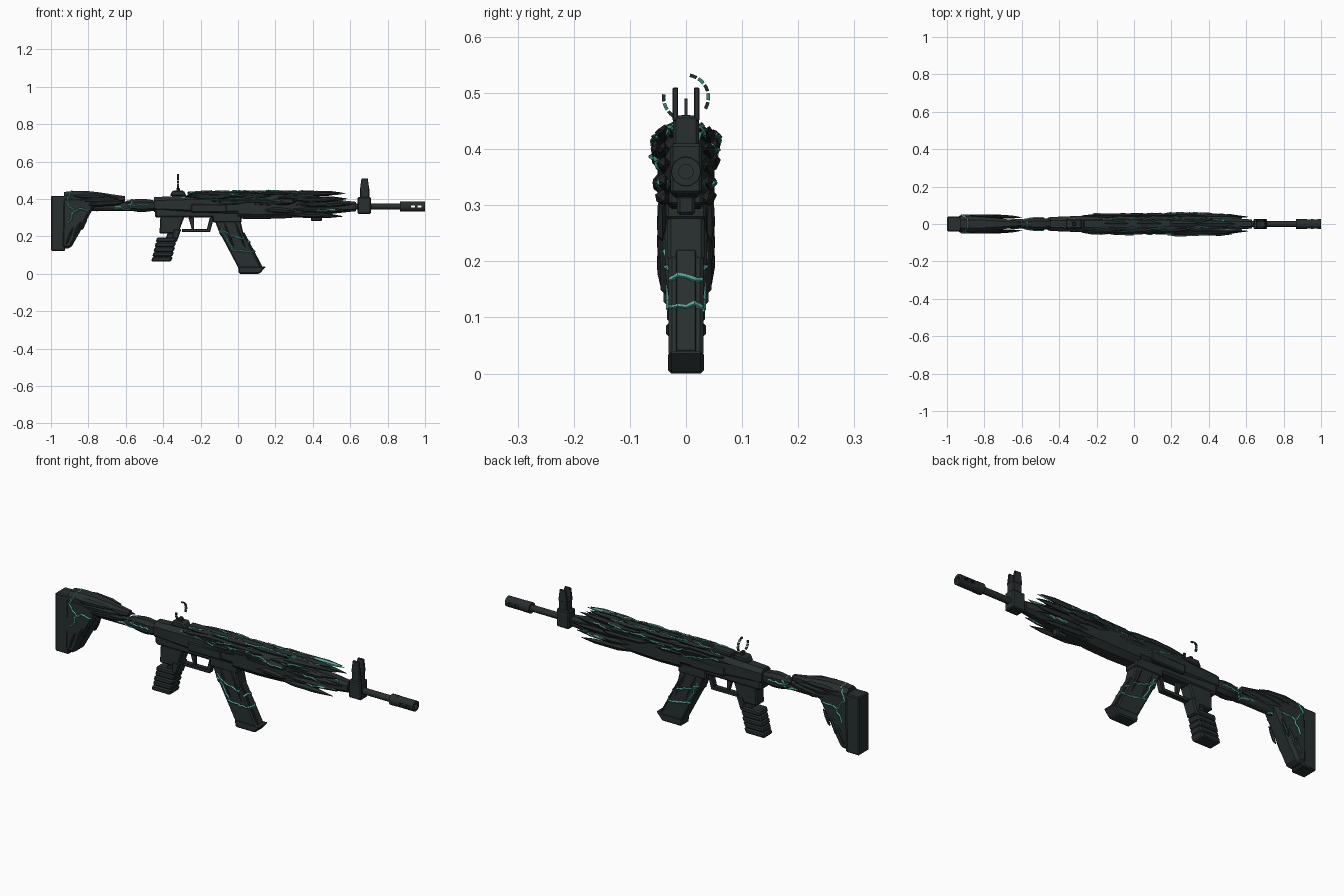
import bpy, bmesh, math, random
from mathutils import Vector

random.seed(7)
uniform = random.uniform
SIDES = (-1, 1)
BORE = .36  # height of the barrel axis
FLOOR = .3  # underside of the receiver

cube = bpy.data.objects.get("Cube")
if cube:
    bpy.data.objects.remove(cube, do_unlink=True)


def material(name, red, green, blue):
    mat = bpy.data.materials.new(name)
    mat.use_nodes = True
    mat.diffuse_color = (red, green, blue, 1)
    mat.node_tree.nodes["Principled BSDF"].inputs["Base Color"].default_value = mat.diffuse_color
    return mat


DARK = material("dark gunmetal", .021, .028, .028)
ROCK = material("black crystal", .018, .024, .024)
TEAL = material("bright teal", .08, .42, .34)
DEEP = material("deep teal", .04, .24, .19)


def finish(name, bm, mat, bevel=0):
    bmesh.ops.recalc_face_normals(bm, faces=bm.faces)
    mesh = bpy.data.meshes.new(name)
    bm.to_mesh(mesh)
    bm.free()
    mesh.materials.append(mat)
    ob = bpy.data.objects.new(name, mesh)
    bpy.context.collection.objects.link(ob)
    if bevel:
        mod = ob.modifiers.new("chamfer", "BEVEL")
        mod.width = bevel
        mod.segments = 1
        mod.limit_method = "ANGLE"
    return ob


def bridge(bm, rings):
    """Skin a row of equal rings and cap both ends."""
    rings = [[bm.verts.new(point) for point in ring] for ring in rings]
    count = len(rings[0])
    for near, far in zip(rings, rings[1:]):
        for i in range(count):
            j = (i + 1) % count
            bm.faces.new((near[i], near[j], far[j], far[i]))
    bm.faces.new(rings[0][::-1])
    bm.faces.new(rings[-1])


def bar(name, top, bottom, wide, end, half, mat=DARK, bevel=.006, y=0):
    """Leaning block between two level ends given as x and z."""
    bm = bmesh.new()
    (tx, tz), (bx, bz) = top, bottom
    wide, end = wide / 2, end / 2
    outline = [(tx - wide, tz), (tx + wide, tz), (bx + end, bz), (bx - end, bz)]
    bridge(bm, [[(x, y + side * half, z) for x, z in outline] for side in SIDES])
    return finish(name, bm, mat, bevel)


def box(name, x, z, length, height, half, mat=DARK, bevel=.005):
    top, bottom = (x, z + height / 2), (x, z - height / 2)
    return bar(name, top, bottom, length, length, half, mat, bevel)


def hull(name, start, end, bulge, mat=DARK):
    """Eight-sided body; each end is x, z, height and half width."""
    bm = bmesh.new()
    rings = []
    steps = 5
    for step in range(steps + 1):
        f = step / steps
        x, z, height, half = [a + (b - a) * f for a, b in zip(start, end)]
        swell = 1 + bulge * math.sin(math.pi * f)
        half *= swell
        high = height * swell / 2
        cut = .5 * min(high, half)
        corner = [(half - cut, -high), (half, cut - high), (half, high - cut), (half - cut, high)]
        rings.append([(x, y, z + h) for y, h in corner] + [(x, -y, z + h) for y, h in corner[::-1]])
    bridge(bm, rings)
    return finish(name, bm, mat)


def tube(name, start, end, radius, mat=DARK, count=16):
    bm = bmesh.new()
    turn = math.tau / count
    bridge(bm, [[(x, radius * math.cos(turn * i), BORE + radius * math.sin(turn * i))
                 for i in range(count)] for x in (start, end)])
    return finish(name, bm, mat)


def shard(bm, a, b, tall, thick):
    """Jagged blade running from a to a narrow tip at b."""
    a, b = Vector(a), Vector(b)
    rings = []
    for f, scale in ((0, .3), (.3, 1), (.75, .8), (1, .1)):
        centre = a.lerp(b, f) + Vector((0, 0, uniform(-.2, .2) * tall * scale))
        rings.append([centre + Vector((0, y * thick, z * tall)) * scale
                      for y, z in ((1, .2), (.2, 1), (-1, .3), (-.8, -.5), (.3, -1))])
    bridge(bm, rings)


# Stock
box("butt_plate", -.962, .27, .075, .295, .04)
bar("stock_leg", (-.84, .41), (-.92, .135), .2, .05, .045, bevel=.014)
hull("stock_cheek", (-.93, .388, .1, .04), (-.605, .403, .025, .014), .4)
bm = bmesh.new()
for side in SIDES:
    for k in range(3):
        x, y = -.88 + .04 * k, side * .044
        shard(bm, (x, y, .42 - .025 * k), (x + .2, y * .8, .415 - .015 * k), .018, .01)
        shard(bm, (x - .04, y, .16 + .04 * k), (x, y, .25 + .03 * k), .02, .008)
finish("stock_crystals", bm, ROCK)
tube("buffer_tube", -.78, -.43, .023)
hull("tube_collar", (-.6, .367, .045, .02), (-.44, .365, .05, .024), .5, ROCK)

# Receiver
box("lower_receiver", -.2, .34, .49, .08, .035, bevel=.01)
hull("upper_receiver", (-.45, .37, .08, .037), (.1, .368, .114, .048), .1)
box("magazine_well", -.058, FLOOR, .155, .05, .036)
box("side_cover", -.155, .35, .19, .045, .051)
box("top_rail", -.035, .43, .47, .02, .024)

# Handguard and barrel
hull("handguard", (0, BORE, .13, .048), (.63, BORE, .05, .024), .3)
box("handguard_keel", .2, .315, .48, .03, .03)
box("underside_stud", .42, FLOOR, .06, .035, .016)
tube("barrel", .55, .88, .016)
tube("muzzle_collar", .865, .9, .027)
muzzle = tube("muzzle_brake", .9, 1, .026)
cutters = [tube("bore_cutter", .91, 1.1, .013)]
cutters += [box("port_cutter", x, BORE, .022, .012, .1, bevel=0) for x in (.935, .97)]
for cutter in cutters:
    cutter.hide_render = True
    mod = muzzle.modifiers.new("cut", "BOOLEAN")
    mod.object = cutter
    mod.solver = "EXACT"
deps = bpy.context.evaluated_depsgraph_get()
baked = bpy.data.meshes.new_from_object(muzzle.evaluated_get(deps))
muzzle.modifiers.clear()
muzzle.data = baked
for cutter in cutters:
    bpy.data.objects.remove(cutter, do_unlink=True)

# Crystal blades along the receiver and handguard
bm = bmesh.new()
for side in SIDES:
    for k in range(16):
        x = -.28 + .038 * k
        z = uniform(.33 if x > .1 else .375, .43)
        y = .043 + .005 * (x > .1)
        tip = (x + uniform(.13, .24), side * (y + .006), z + uniform(-.012, .012))
        shard(bm, (x, side * y, z), tip, uniform(.01, .018), uniform(.008, .013))
    # Splayed tips around the barrel
    for k in range(5):
        spread = (k - 2) / 2
        reach = .61 - .05 * abs(spread)
        shard(bm, (reach - .3, side * .044, .37 + .05 * spread),
              (reach, side * .038, .37 + .063 * spread), .015, .013)
for k in range(11):
    x, y = -.26 + .06 * k, .024 * (k % 3 - 1)
    shard(bm, (x, y, .43), (x + .2, y, .434), .013, .018)
finish("body_crystals", bm, ROCK)

# Teal cores glowing between the front blades
bm = bmesh.new()
for side in SIDES:
    for z in (.34, .43):
        shard(bm, (.38, side * .036, z), (.575, side * .031, z), .01, .006)
finish("crystal_cores", bm, TEAL)

# Grip and trigger
bar("grip_top", (-.35, .31), (-.37, .215), .13, .1, .032)
bar("grip_core", (-.35, .22), (-.4, .07), .05, .08, .026)
bar("grip_shoulder", (-.325, .24), (-.34, .17), .045, .025, .034)
for k in range(5):
    x, z = -.378 - .006 * k, .182 - .026 * k
    bar("grip_ridge", (x, z + .013), (x - .01, z - .013), .11, .105, .036 - .002 * (k % 2))
box("guard_bottom", -.225, .232, .15, .018, .014, bevel=.003)
bar("guard_front", (-.14, FLOOR), (-.16, .224), .022, .022, .014, bevel=.003)
bar("trigger", (-.25, FLOOR), (-.24, .235), .03, .012, .008, bevel=.002)

# Magazine
bar("magazine_top", (-.06, FLOOR), (-.03, .2), .14, .125, .033)
bar("magazine", (-.03, .21), (.065, .03), .125, .125, .031)
bar("magazine_front_rib", (.015, .22), (.11, .04), .04, .04, .018, bevel=.002)
bar("magazine_foot", (.075, .04), (.06, 0), .15, .11, .032)
bm = bmesh.new()
for side in SIDES:
    for k in range(2):
        x, y = -.08 + .06 * k, side * .031
        shard(bm, (x, y, .28), (x + .06, y, .14), .02, .007)
finish("magazine_crystals", bm, ROCK)

# Sights
box("sight_block", .675, .365, .07, .09, .028)
box("front_sight_base", .677, .43, .05, .06, .023)
for side in SIDES:
    bar("front_sight_ear", (.677, .51), (.677, .45), .034, .05, .005, bevel=.002, y=side * .019)
box("front_sight_pin", .676, .47, .008, .04, .003, bevel=0)
bar("rear_sight_base", (-.32, .445), (-.32, .415), .06, .09, .025)
box("rear_sight_stem", -.32, .45, .02, .022, .012)
for first, count in ((-30, 5), (172, 3)):
    for k in range(count):
        rings = []
        for sweep in (0, 9, 18):
            angle = math.radians(first + 23 * k + sweep)
            rings.append([(x - .32, r * math.cos(angle), .492 + r * math.sin(angle))
                          for x, r in ((-.005, .037), (.005, .037), (.005, .043), (-.005, .043))])
        bm = bmesh.new()
        bridge(bm, rings)
        finish("sight_ring_piece", bm, DEEP if k % 2 else ROCK)

# Glowing cracks laid onto the surface
bpy.context.view_layer.update()
deps = bpy.context.evaluated_depsgraph_get()
LEFT, RIGHT = Vector((0, -1, 0)), Vector((0, 1, 0))
DOWN, BACK = Vector((0, 0, -1)), Vector((-1, 0, 0))
cracks = {"bright_cracks": (TEAL, .005, []), "deep_cracks": (DEEP, .0035, [])}


def crack(kind, a, b, direction):
    """Drop a jittered ribbon on the body, broken wherever the depth jumps."""
    a, b = Vector(a), Vector(b)
    width = cracks[kind][1]
    across = (b - a).cross(direction).normalized()
    count = max(3, int((b - a).length / .014))
    runs, last = [[]], None
    for i in range(count + 1):
        wobble = across * uniform(-.005, .005)
        start = a.lerp(b, i / count) + wobble - direction
        hit, spot = bpy.context.scene.ray_cast(deps, start, direction)[:2]
        if not hit or (last and (last - spot).length > .035):
            runs.append([])
        last = spot if hit else None
        if hit:
            wide = across * width * uniform(.7, 1.2)
            lift = direction * -.005
            runs[-1].append([spot + wide, spot + lift, spot - wide, spot - lift])
    cracks[kind][2].extend(run for run in runs if len(run) > 1)


PATHS = [[(-.89, .445), (-.92, .38), (-.875, .33), (-.91, .27)],
         [(-.875, .33), (-.85, .345), (-.75, .335)],
         [(-.66, .36), (-.58, .345), (-.555, .4)], [(-.59, .37), (-.48, .365)],
         [(-.1, .23), (.03, .185)], [(-.05, .13), (.08, .115)], [(-.09, .25), (-.03, .13)]]
for direction in (LEFT, RIGHT):
    for path in PATHS:
        for (x, z), (u, w) in zip(path, path[1:]):
            crack("bright_cracks", (x, 0, z), (u, 0, w), direction)
    for k in range(7):
        x, z = -.22 + .1 * k, uniform(.385, .425)
        crack("deep_cracks", (x, 0, z), (x + .12, 0, z + uniform(-.03, .02)), direction)
    crack("bright_cracks", (.42, 0, .335), (.52, 0, .34), direction)
for k in range(9):
    x, y = -.3 + .09 * k, .03 * SIDES[k % 2]
    crack("deep_cracks", (x, y, 0), (x + .16, y * .6, 0), DOWN)
for x in (-.89, -.57):
    crack("bright_cracks", (x, -.045, 0), (x, .045, 0), DOWN)
for z in (.12, .17):
    crack("bright_cracks", (0, -.03, z), (0, .03, z), BACK)
for name, (mat, width, runs) in cracks.items():
    bm = bmesh.new()
    for run in runs:
        bridge(bm, run)
    finish(name, bm, mat)
